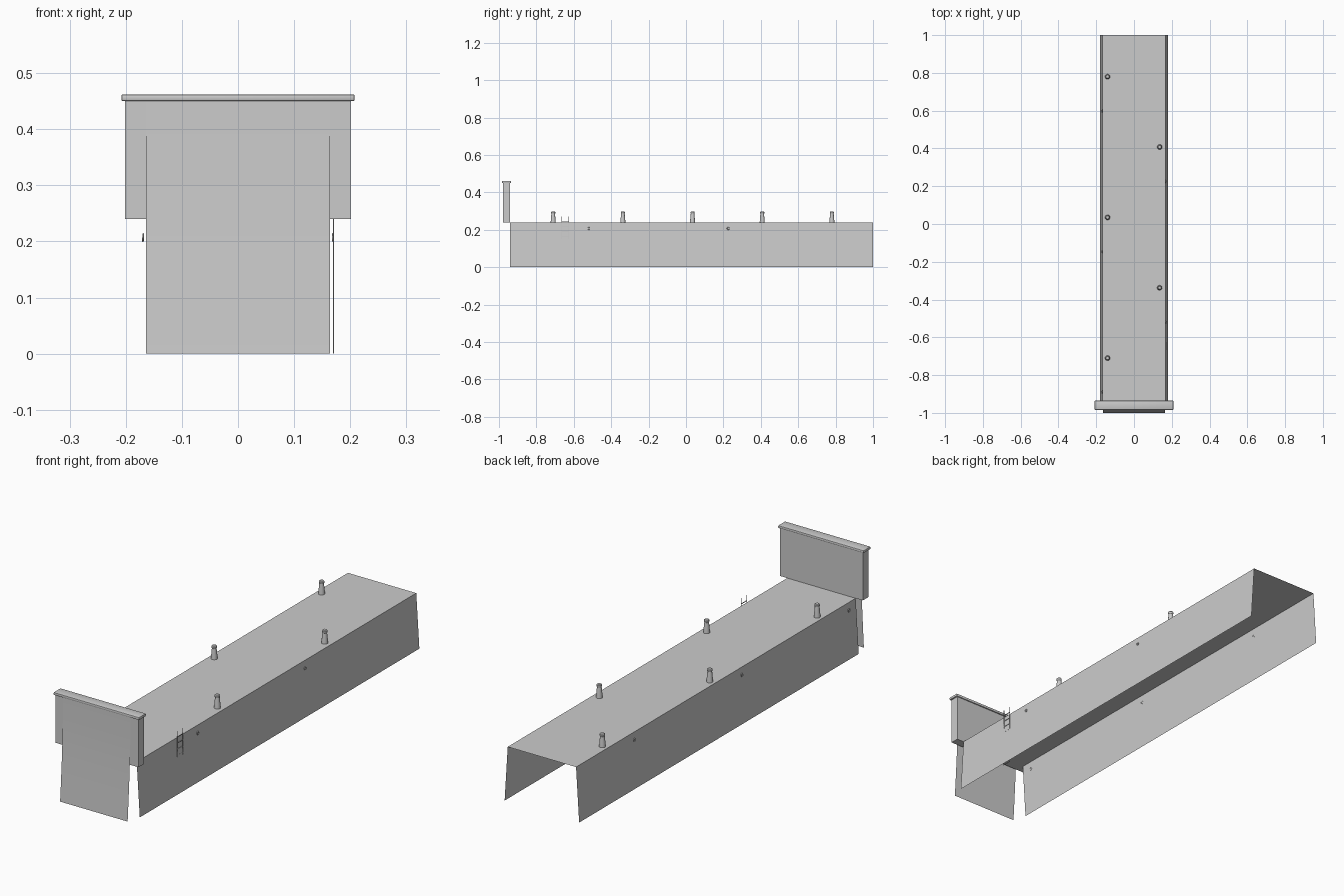
import bpy, bmesh, math
from mathutils import Vector

if "Cube" in bpy.data.objects:
    bpy.data.objects.remove(bpy.data.objects["Cube"])


def make(name, bm, smooth=False):
    bmesh.ops.recalc_face_normals(bm, faces=bm.faces)
    me = bpy.data.meshes.new(name)
    bm.to_mesh(me)
    bm.free()
    ob = bpy.data.objects.new(name, me)
    bpy.context.collection.objects.link(ob)
    if smooth:
        bpy.ops.object.select_all(action='DESELECT')
        ob.select_set(True)
        bpy.context.view_layer.objects.active = ob
        bpy.ops.object.shade_smooth_by_angle(angle=math.radians(40))
    return ob


def strip(bm, profile, offset):
    """Sweep an open profile along a straight offset into a sheet."""
    rows = [(bm.verts.new(p), bm.verts.new(Vector(p) + Vector(offset))) for p in profile]
    for (a, b), (c, d) in zip(rows, rows[1:]):
        bm.faces.new((a, b, d, c))


def box(bm, lo, hi):
    vs = bmesh.ops.create_cube(bm, size=1)['verts']
    for v in vs:
        v.co = [l + (c + 0.5) * (h - l) for l, h, c in zip(lo, hi, v.co)]


def lathe(bm, profile, at, n=16):
    """Revolve (radius, height) pairs around a vertical axis."""
    rings = []
    for r, z in profile:
        rings.append([bm.verts.new((at[0] + r * math.cos(2 * math.pi * i / n),
                                    at[1] + r * math.sin(2 * math.pi * i / n),
                                    at[2] + z)) for i in range(n)])
    for a, b in zip(rings, rings[1:]):
        for i in range(n):
            bm.faces.new((a[i], a[(i + 1) % n], b[(i + 1) % n], b[i]))
    bm.faces.new(rings[-1])


DECK, TOP_X, BASE_X = 0.24, 0.166, 0.181


def wall_x(z):
    return TOP_X + (BASE_X - TOP_X) * (DECK - z) / DECK


# Quay: deck sheet with two battered side walls, open ends and underside
bm = bmesh.new()
strip(bm, [(-BASE_X, -0.94, 0), (-TOP_X, -0.94, DECK),
           (TOP_X, -0.94, DECK), (BASE_X, -0.94, 0)], (0, 1.94, 0))
make("quay_deck_and_walls", bm)

# Leaning front face plate
bm = bmesh.new()
strip(bm, [(-0.164, -1 + 0.02 * math.sin(t * math.pi / 2), 0.45 * t)
           for t in (0, 0.2, 0.4, 0.6, 0.8, 1)], (0.328, 0, 0))
make("front_plate", bm, True)

# Raised head wall
bm = bmesh.new()
box(bm, (-0.201, -0.978, DECK), (0.201, -0.94, 0.45))
make("head_wall", bm)

# Rounded coping along the head wall
bm = bmesh.new()
box(bm, (-0.208, -0.984, 0.45), (0.208, -0.935, 0.462))
bmesh.ops.bevel(bm, geom=[e for e in bm.edges], offset=0.003, segments=2,
                affect='EDGES', profile=0.5)
make("wall_coping", bm, True)

# Mooring bollards alternating between the two sides
bm = bmesh.new()
for i in range(5):
    x = -0.14 if i % 2 == 0 else 0.136
    lathe(bm, [(0.0135, 0), (0.0125, 0.015), (0.0095, 0.046), (0.011, 0.048),
               (0.011, 0.055), (0.008, 0.058)], (x, 0.78 - 0.3725 * i, DECK))
make("bollards", bm, True)

# Small mooring rings hung on the walls
bm = bmesh.new()
for side, ys in ((1, (-0.52, 0.225)), (-1, (-0.89, -0.147, 0.598))):
    for y in ys:
        rows = []
        for i in range(16):
            a = 2 * math.pi * i / 16
            row = []
            for j in range(6):
                b = 2 * math.pi * j / 6
                r = 0.006 + 0.0018 * math.cos(b)
                z = 0.207 + r * math.sin(a)
                row.append(bm.verts.new((side * (wall_x(z) + 0.001 + 0.0018 * math.sin(b)),
                                         y + r * math.cos(a), z)))
            rows.append(row)
        for i in range(16):
            p, q = rows[i], rows[(i + 1) % 16]
            for j in range(6):
                k = (j + 1) % 6
                bm.faces.new((p[j], q[j], q[k], p[k]))
make("mooring_rings", bm, True)

# Vertical access ladder on the right wall
bm = bmesh.new()
LY = -0.646
for s in (-1, 1):
    y = LY + s * 0.019
    box(bm, (0.1695, y - 0.001, 0), (0.1715, y + 0.001, 0.27))
for i in range(10):
    z = 0.002 + 0.027 * i
    box(bm, (0.1695, LY - 0.019, z - 0.0015), (0.1715, LY + 0.019, z + 0.0015))
make("ladder", bm)
